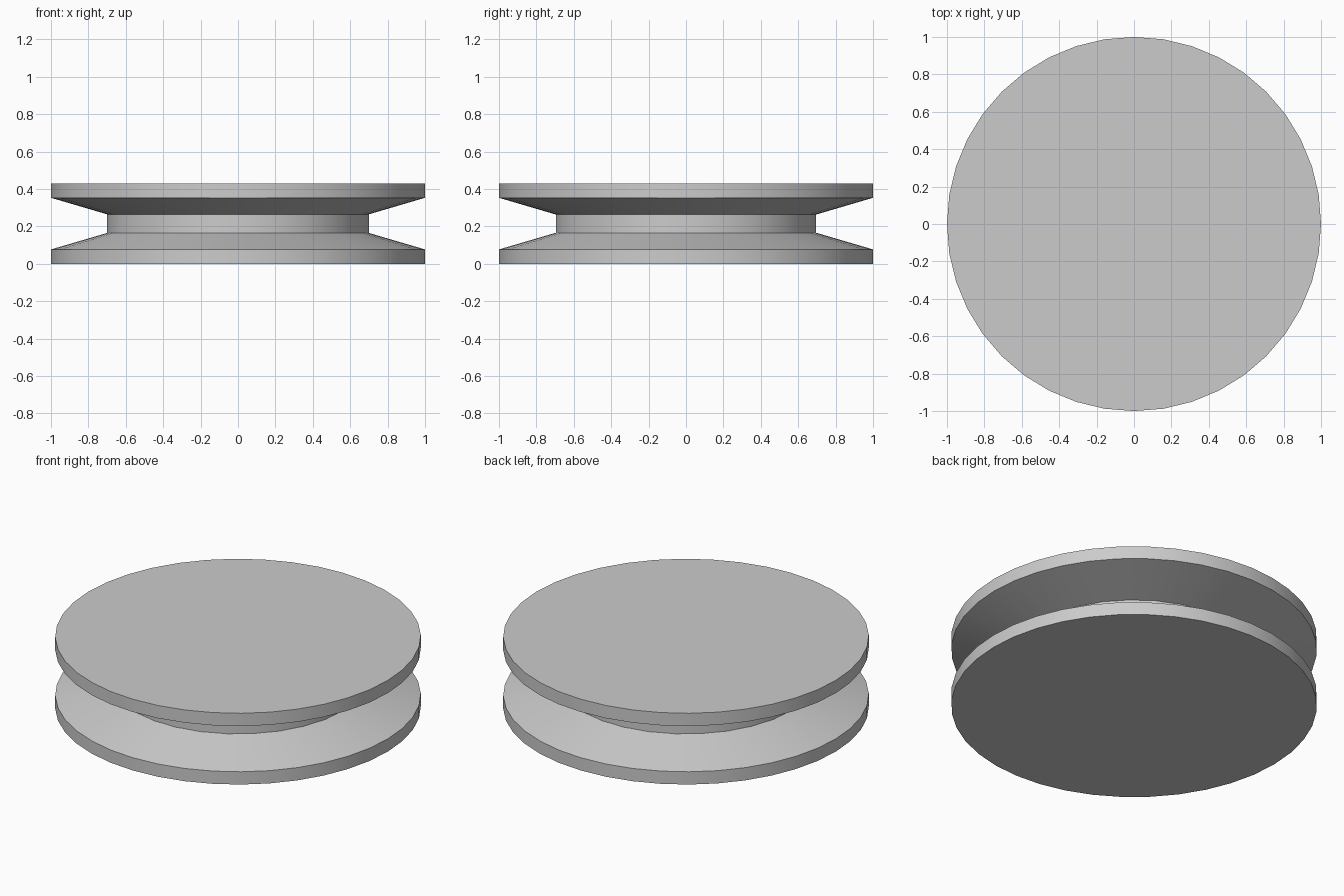
import bpy, bmesh, math

cube = bpy.data.objects.get("Cube")
if cube:
    bpy.data.objects.remove(cube, do_unlink=True)

HEIGHT, RIM, INNER, HUB = 0.43, 1.0, 0.69, 0.70

grey = bpy.data.materials.new("plain_grey")
grey.use_nodes = True
colour = (0.6, 0.6, 0.6, 1)
grey.diffuse_color = colour
grey.node_tree.nodes["Principled BSDF"].inputs["Base Color"].default_value = colour


def turned(name, profile, sides):
    """Closed solid turned about z from (radius, height) points, bottom first."""
    bm = bmesh.new()
    rings = [[bm.verts.new((r * math.cos(a), r * math.sin(a), z))
              for a in (math.tau * i / sides for i in range(sides))]
             for r, z in profile]
    for low, high in zip(rings, rings[1:]):
        for i in range(sides):
            j = (i + 1) % sides
            bm.faces.new((low[i], low[j], high[j], high[i]))
    bm.faces.new(rings[0][::-1])
    bm.faces.new(rings[-1])
    mesh = bpy.data.meshes.new(name)
    bm.to_mesh(mesh)
    bm.free()
    mesh.materials.append(grey)
    obj = bpy.data.objects.new(name, mesh)
    bpy.context.collection.objects.link(obj)
    bpy.ops.object.select_all(action='DESELECT')
    obj.select_set(True)
    bpy.context.view_layer.objects.active = obj
    bpy.ops.object.shade_smooth_by_angle(angle=math.radians(15))
    return obj


# Flanges: straight rim, then a cone narrowing to the hub
flange = [(RIM, 0), (RIM, 0.077), (INNER, 0.168)]
turned("lower_flange", flange, 40)
turned("upper_flange", [(r, HEIGHT - z) for r, z in reversed(flange)], 40)

# Hub between the flanges
turned("hub", [(HUB, 0.165), (HUB, HEIGHT - 0.165)], 30)
